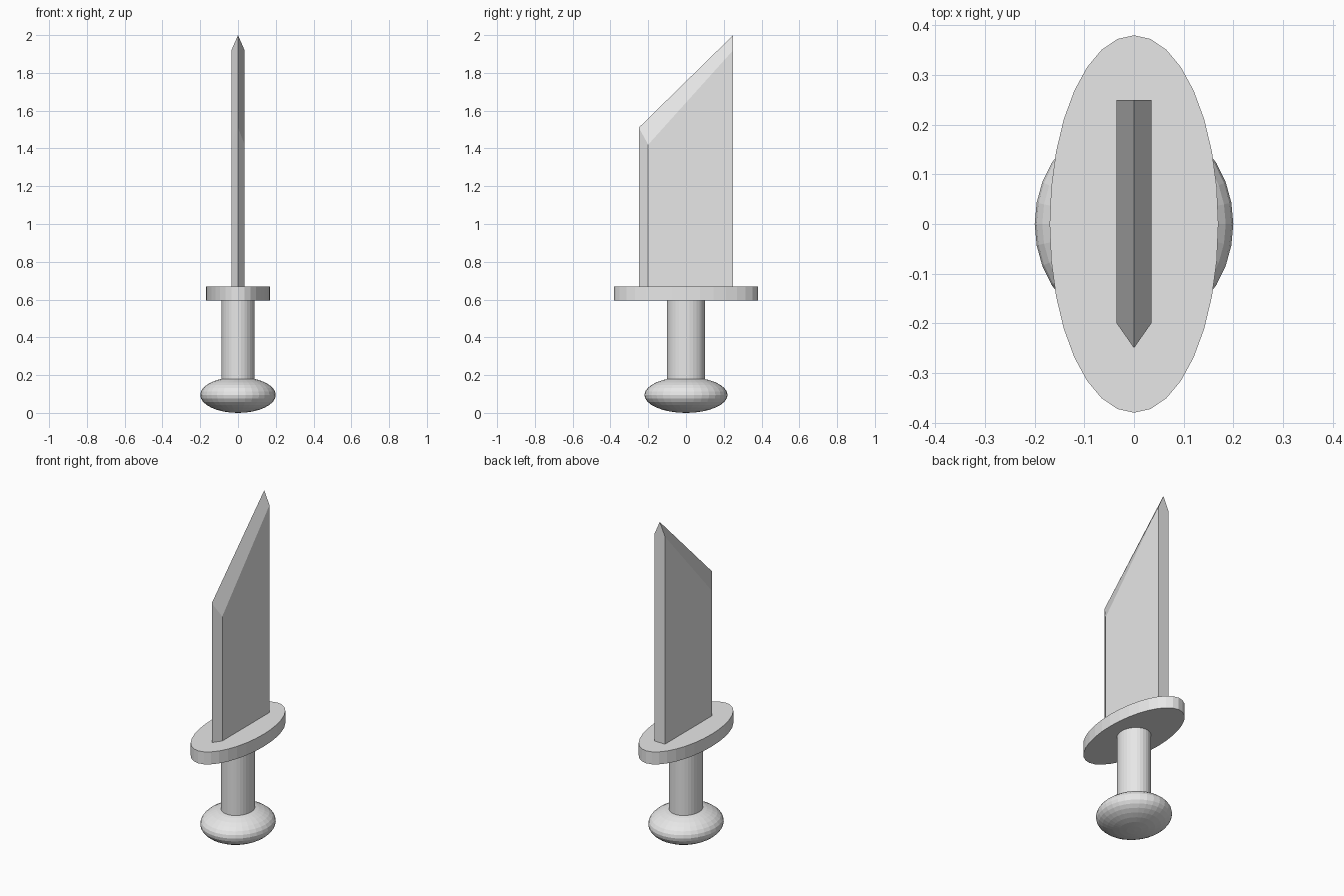
import bpy, bmesh
from mathutils import Matrix

cube = bpy.data.objects.get("Cube")
if cube:
    bpy.data.objects.remove(cube, do_unlink=True)

# One plain grey for every part
grey = bpy.data.materials.new("light_grey")
grey.use_nodes = True
colour = (0.8, 0.8, 0.8, 1)
grey.diffuse_color = colour
grey.node_tree.nodes["Principled BSDF"].inputs["Base Color"].default_value = colour


def add_part(name, bm):
    bmesh.ops.recalc_face_normals(bm, faces=bm.faces)
    mesh = bpy.data.meshes.new(name)
    bm.to_mesh(mesh)
    bm.free()
    mesh.materials.append(grey)
    obj = bpy.data.objects.new(name, mesh)
    bpy.context.collection.objects.link(obj)
    return obj


def oval_column(name, rx, ry, bottom, top):
    bm = bmesh.new()
    place = Matrix.Translation((0, 0, (bottom + top) / 2)) @ Matrix.Diagonal((rx, ry, top - bottom, 1))
    bmesh.ops.create_cone(bm, cap_ends=True, segments=32, radius1=1, radius2=1, depth=1, matrix=place)
    return add_part(name, bm)


# Pommel: flattened ball
bm = bmesh.new()
bmesh.ops.create_uvsphere(bm, u_segments=32, v_segments=16, radius=1,
                          matrix=Matrix.Translation((0, 0, 0.095)) @ Matrix.Diagonal((0.2, 0.22, 0.095, 1)))
add_part("pommel", bm)

# Grip and oval guard
oval_column("grip", 0.088, 0.1, 0.1, 0.6)
oval_column("guard", 0.17, 0.38, 0.595, 0.67)

# Blade: flat back, bevelled front edge and slanted ridged top
bm = bmesh.new()
base = 0.66
spine, edge = 0.25, -0.25
shoulder, half = -0.2, 0.035


def vert(x, y, z):
    return bm.verts.new((x, y, z))


edge_low, edge_high = vert(0, edge, base), vert(0, edge, 1.51)
back_low, back_peak = vert(0, spine, base), vert(0, spine, 2)
for s in (-1, 1):
    front_low, front_high = vert(s * half, shoulder, base), vert(s * half, shoulder, 1.42)
    rear_low, rear_high = vert(s * half, spine, base), vert(s * half, spine, 1.92)
    bm.faces.new((edge_low, front_low, front_high, edge_high))
    bm.faces.new((front_low, rear_low, rear_high, front_high))
    bm.faces.new((edge_high, front_high, rear_high, back_peak))
    bm.faces.new((back_low, rear_low, rear_high, back_peak))
    bm.faces.new((edge_low, front_low, rear_low, back_low))
# Merge the two coplanar halves of the back and the base
bmesh.ops.dissolve_limit(bm, angle_limit=0.01, verts=bm.verts, edges=bm.edges)
add_part("blade", bm)
